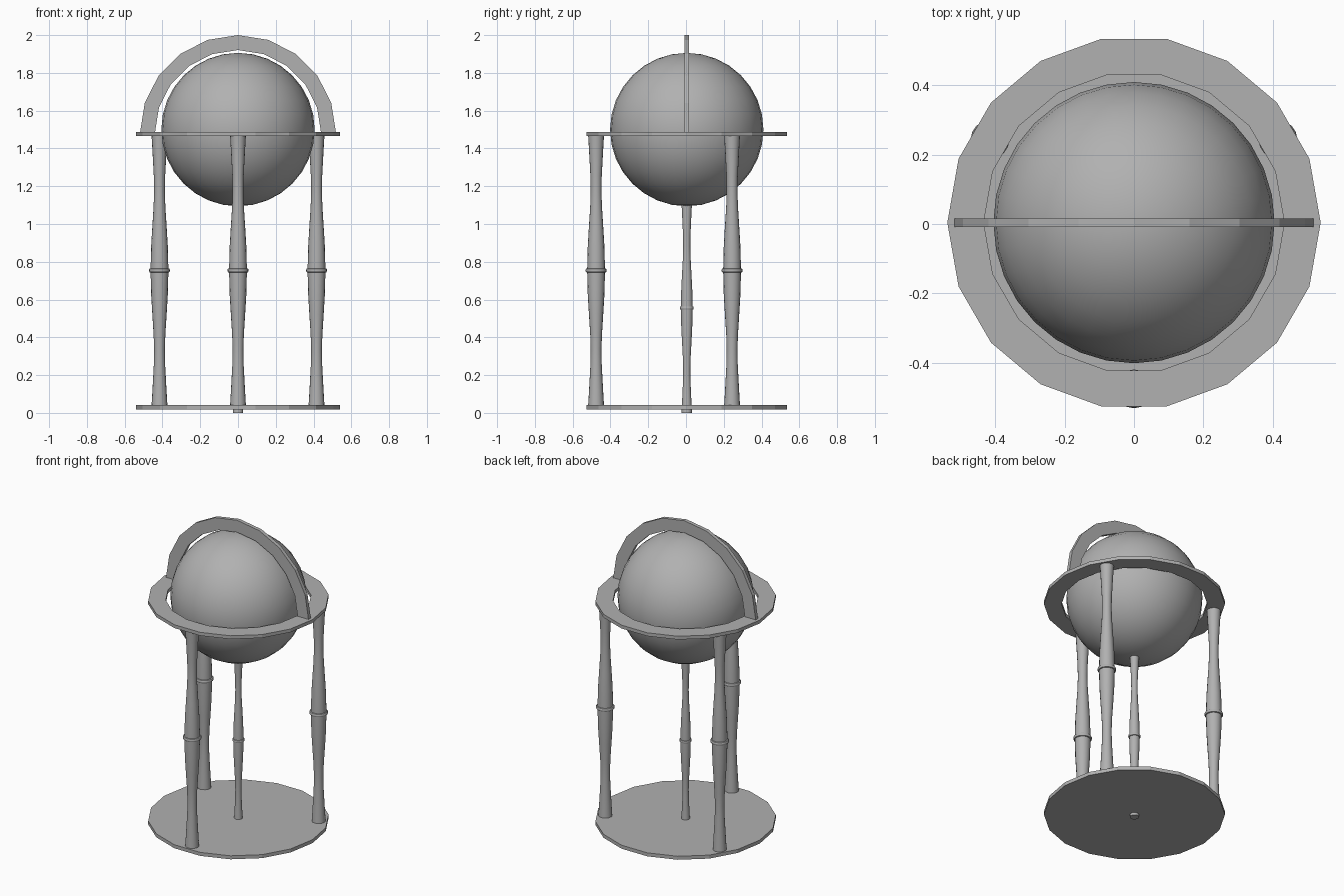
import bpy, bmesh
from math import sin, cos, pi, radians
from mathutils import Vector

if "Cube" in bpy.data.objects:
    bpy.data.objects.remove(bpy.data.objects["Cube"])

CY = 0.004   # the rear sits slightly proud so the whole is centred

# Dark grey shared by all parts
GREY = bpy.data.materials.new("dark_grey")
GREY.diffuse_color = (0.44, 0.44, 0.44, 1)
GREY.use_nodes = True
GREY.node_tree.nodes["Principled BSDF"].inputs["Base Color"].default_value = GREY.diffuse_color


def make_object(name, bm, loc=(0, 0, 0), smooth=False):
    bmesh.ops.recalc_face_normals(bm, faces=bm.faces[:])
    me = bpy.data.meshes.new(name)
    bm.to_mesh(me)
    bm.free()
    me.materials.append(GREY)
    ob = bpy.data.objects.new(name, me)
    bpy.context.collection.objects.link(ob)
    ob.location = loc
    if smooth:
        bpy.ops.object.select_all(action='DESELECT')
        ob.select_set(True)
        bpy.context.view_layer.objects.active = ob
        bpy.ops.object.shade_smooth_by_angle(angle=radians(40))
    return ob


def extrude(bm, offset):
    res = bmesh.ops.extrude_face_region(bm, geom=bm.faces[:])
    verts = [v for v in res['geom'] if isinstance(v, bmesh.types.BMVert)]
    bmesh.ops.translate(bm, verts=verts, vec=Vector(offset))


def band(name, point, r_out, r_in, steps, step, closed, thick, loc):
    """Flat ring or arch of quads, given thickness by extrusion."""
    bm = bmesh.new()
    n = steps if closed else steps + 1
    rows = [[bm.verts.new(point(r, i * step)) for i in range(n)] for r in (r_out, r_in)]
    for i in range(steps):
        j = (i + 1) % n
        bm.faces.new((rows[0][i], rows[0][j], rows[1][j], rows[1][i]))
    extrude(bm, thick)
    return make_object(name, bm, loc)


def turned(name, profile, loc, sides=16):
    """Capped lathe of (radius, z) pairs."""
    bm = bmesh.new()
    rows = [[bm.verts.new((r * cos(2 * pi * k / sides), r * sin(2 * pi * k / sides), z))
             for k in range(sides)] for r, z in profile]
    for a, b in zip(rows, rows[1:]):
        for k in range(sides):
            j = (k + 1) % sides
            bm.faces.new((a[k], a[j], b[j], b[k]))
    bm.faces.new(rows[0])
    bm.faces.new(rows[-1])
    return make_object(name, bm, loc, smooth=True)


# Base disc
bm = bmesh.new()
bm.faces.new([bm.verts.new((0.539 * cos(i * pi / 9), 0.539 * sin(i * pi / 9), 0)) for i in range(18)])
extrude(bm, (0, 0, 0.023))
make_object("base_disc", bm, (0, CY, 0.018))

# Horizon ring
band("horizon_ring", lambda r, a: (r * cos(a), r * sin(a), 0),
     0.539, 0.434, 18, pi / 9, True, (0, 0, 0.022), (0, CY, 1.465))

# Upright meridian arch
band("meridian_arch", lambda r, a: (r * cos(a), 0, r * sin(a)),
     0.519, 0.440, 10, pi / 10, False, (0, 0.024, 0), (0, CY - 0.012, 1.481))

# Globe
bm = bmesh.new()
bmesh.ops.create_uvsphere(bm, u_segments=32, v_segments=16, radius=0.406)
make_object("globe", bm, (0, CY, 1.500), smooth=True)

# Turned profile, lower half as (radius, distance below the bead), mirrored for the upper half
half = [(0.042, 0.714), (0.037, 0.63), (0.030, 0.50), (0.0285, 0.42), (0.031, 0.34),
        (0.038, 0.23), (0.044, 0.13), (0.047, 0.011), (0.053, 0.009), (0.056, 0.003)]
profile = [(r, -d) for r, d in half] + [(r, d) for r, d in reversed(half)]

# Three outer legs
for name, deg in (("front_leg", -90), ("right_leg", 30), ("left_leg", 150)):
    a = radians(deg)
    turned(name, profile, (0.480 * cos(a), 0.480 * sin(a) + CY, 0.754))

# Slimmer centre post carrying the globe
turned("centre_post", [(r * 0.66, z * 0.777) for r, z in profile], (0, CY, 0.555))
